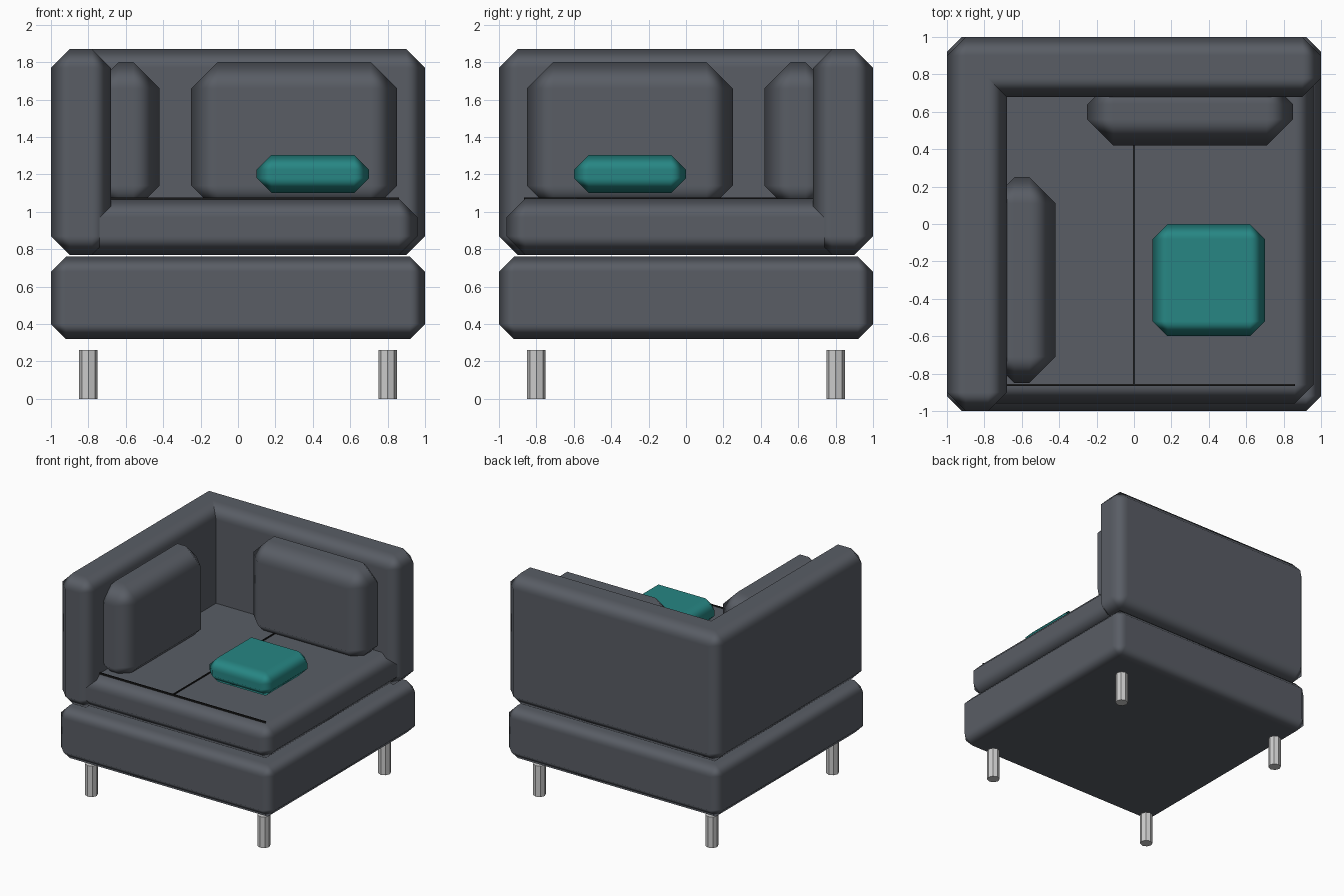
import bpy
import bmesh
from mathutils import Matrix, Vector

if "Cube" in bpy.data.objects:
    bpy.data.objects.remove(bpy.data.objects["Cube"])


def material(name, rgb):
    m = bpy.data.materials.new(name)
    m.diffuse_color = (*rgb, 1)
    m.use_nodes = True
    m.node_tree.nodes["Principled BSDF"].inputs["Base Color"].default_value = m.diffuse_color
    return m


fabric = material("charcoal_fabric", (0.10, 0.11, 0.13))
teal = material("teal_fabric", (0.02, 0.24, 0.23))
black = material("seam_black", (0.01, 0.01, 0.01))
metal = material("leg_metal", (0.6, 0.6, 0.62))


def finish(bm, name, mat):
    me = bpy.data.meshes.new(name)
    bm.to_mesh(me)
    bm.free()
    me.materials.append(mat)
    ob = bpy.data.objects.new(name, me)
    bpy.context.collection.objects.link(ob)
    return ob


def block(name, lo, hi, bevel=0, mat=fabric):
    """Box between two corners, with a soft single-segment chamfer."""
    lo, hi = Vector(lo), Vector(hi)
    bm = bmesh.new()
    bmesh.ops.create_cube(bm, size=1, matrix=Matrix.Translation((lo + hi) / 2)
                          @ Matrix.Diagonal((*(hi - lo), 1)))
    ob = finish(bm, name, mat)
    if bevel:
        ob.data.shade_smooth()
        mod = ob.modifiers.new("soft_edge", 'BEVEL')
        mod.width = bevel
        mod.segments = 1
        mod.harden_normals = True
    return ob


# Base and seat
block("base", (-1, -1, 0.32), (1, 1, 0.76), 0.08)
block("seat", (-0.96, -0.96, 0.77), (0.96, 0.96, 1.07), 0.10)

# Seat seams
block("seat_center_seam", (-0.005, -0.86, 1.06), (0.005, 0.7, 1.078), 0, black)
block("seat_front_seam", (-0.7, -0.865, 1.06), (0.86, -0.855, 1.078), 0, black)

# Back and arm forming the corner
block("backrest", (-1, 0.68, 0.77), (1, 1, 1.87), 0.10)
block("side_rest", (-1, -1, 0.77), (-0.68, 1, 1.87), 0.10)

# Cushions
block("back_cushion", (-0.25, 0.42, 1.0), (0.85, 0.78, 1.8), 0.14)
block("side_cushion", (-0.78, -0.85, 1.0), (-0.42, 0.25, 1.8), 0.14)
block("throw_pillow", (0.1, -0.6, 1.1), (0.7, 0.0, 1.305), 0.08, teal)

# Octagonal legs
for fb, y in (("front", -0.8), ("back", 0.8)):
    for lr, x in (("left", -0.8), ("right", 0.8)):
        bm = bmesh.new()
        bmesh.ops.create_cone(bm, cap_ends=True, segments=8, radius1=0.05,
                              radius2=0.05, depth=0.26,
                              matrix=Matrix.Translation((x, y, 0.13)))
        finish(bm, f"{fb}_{lr}_leg", metal)
